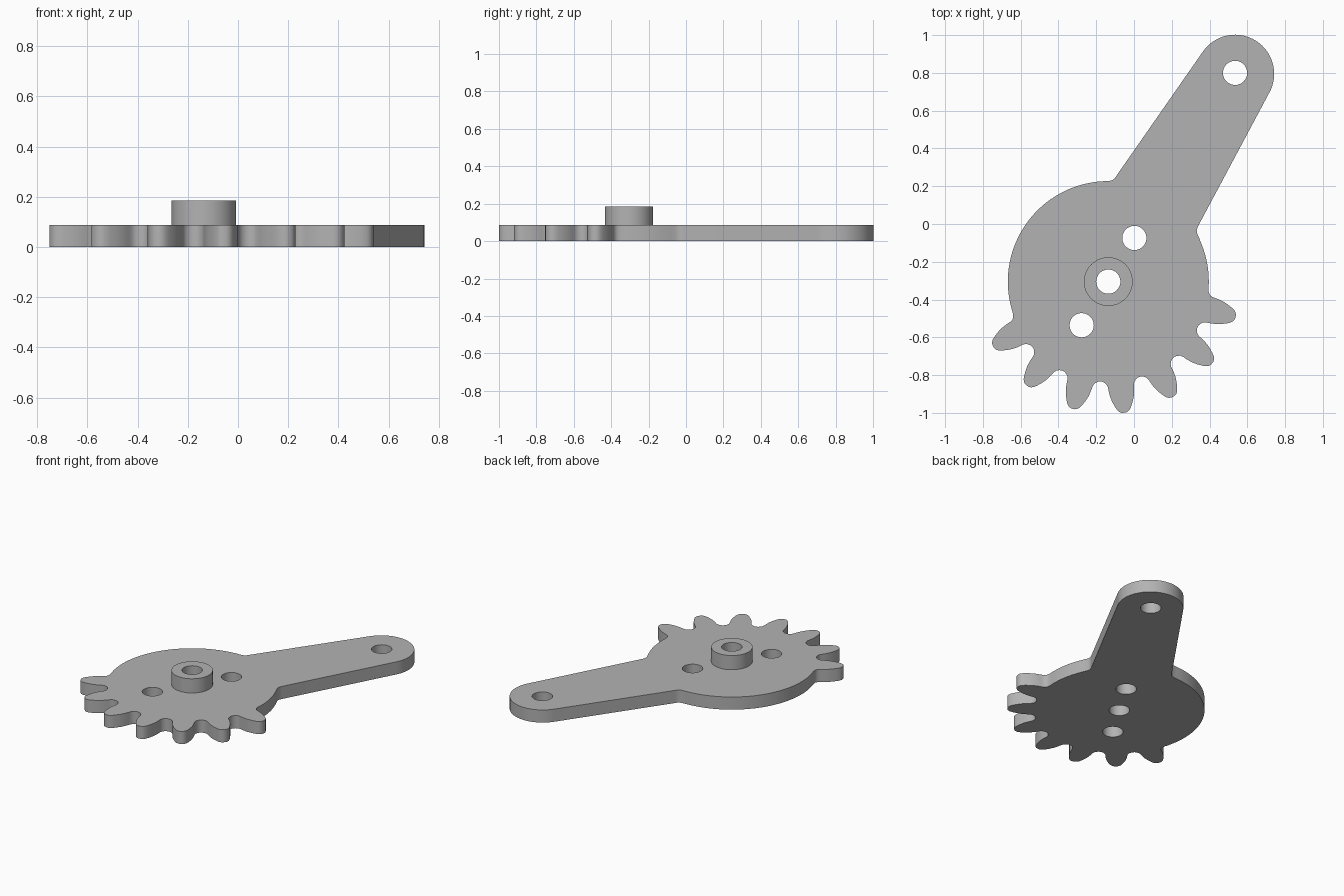
import bpy, bmesh
from math import sin, cos, radians

if "Cube" in bpy.data.objects:
    bpy.data.objects.remove(bpy.data.objects["Cube"], do_unlink=True)

HUB = (-0.136, -0.305)
ARM = (0.535, 0.795)
HOLE_R = 0.064
DISC_R = 0.532
PLATE_H = 0.087
TOP = 0.185
TEETH, PITCH, FIRST = 7, 22.5, 209.4

grey = bpy.data.materials.new("plain_grey")
grey.use_nodes = True
colour = (0.45, 0.45, 0.45, 1)
grey.diffuse_color = colour
grey.node_tree.nodes["Principled BSDF"].inputs["Base Color"].default_value = colour


def arc(c, r, a0, a1, n):
    """Points on an arc, angles in degrees."""
    angles = [radians(a0 + (a1 - a0) * i / n) for i in range(n + 1)]
    return [(c[0] + r * cos(a), c[1] + r * sin(a)) for a in angles]


def circle(c, r, n=48):
    return arc(c, r, 0, 360, n)[:-1]


def extrude_loops(name, loops, z0, z1):
    """Extrude an outline with holes between two heights."""
    curve = bpy.data.curves.new(name, "CURVE")
    curve.dimensions = "2D"
    curve.fill_mode = "BOTH"
    curve.extrude = (z1 - z0) / 2
    for pts in loops:
        s = curve.splines.new("POLY")
        s.points.add(len(pts) - 1)
        for p, (x, y) in zip(s.points, pts):
            p.co = (x, y, 0, 1)
        s.use_cyclic_u = True
    ob = bpy.data.objects.new(name, curve)
    bpy.context.collection.objects.link(ob)
    bpy.ops.object.select_all(action="DESELECT")
    ob.select_set(True)
    bpy.context.view_layer.objects.active = ob
    bpy.ops.object.convert(target="MESH")
    ob = bpy.context.view_layer.objects.active
    bm = bmesh.new()
    bm.from_mesh(ob.data)
    bmesh.ops.translate(bm, verts=bm.verts, vec=(0, 0, (z0 + z1) / 2))
    bmesh.ops.remove_doubles(bm, verts=bm.verts, dist=0.0001)
    bmesh.ops.recalc_face_normals(bm, faces=bm.faces)
    bm.to_mesh(ob.data)
    bm.free()
    ob.data.materials.clear()
    ob.data.materials.append(grey)
    bpy.ops.object.shade_smooth_by_angle(angle=radians(35))
    return ob


# One gear tooth: half flank as (sideways, outward), mirrored about its axis
half = [(0.083, 0.531), (0.074, 0.541), (0.069, 0.556), (0.068, 0.573),
        (0.066, 0.592), (0.062, 0.615), (0.054, 0.64), (0.044, 0.664),
        (0.034, 0.683), (0.022, 0.694), (0.01, 0.699)]
tooth = [(-u, v) for u, v in half] + half[::-1]


def place_tooth(deg):
    a = radians(deg)
    return [(HUB[0] + v * cos(a) - u * sin(a), HUB[1] + v * sin(a) + u * cos(a))
            for u, v in tooth]


# Plate outline, counter-clockwise: arm, disc back, teeth, disc front
outline = arc(ARM, 0.207, -28.6, 146, 40)
outline += [(-0.092, 0.257), (-0.102, 0.242), (-0.114, 0.232), (-0.132, 0.228)]
outline += arc(HUB, DISC_R, 93, 198, 36)
for i in range(TEETH):
    mid = FIRST + i * PITCH
    outline += place_tooth(mid)
    if i < TEETH - 1:
        outline += arc(HUB, 0.531, mid + PITCH / 2 - 1, mid + PITCH / 2 + 1, 2)
outline += arc(HUB, DISC_R, 355, 382, 10)
outline += [(0.345, -0.074), (0.335, -0.052), (0.332, -0.032), (0.339, -0.012)]

# Plate with four round holes
centres = [HUB, (0.002, -0.074), (-0.277, -0.536), (0.535, 0.80)]
extrude_loops("gear_arm_plate",
              [outline] + [circle(c, HOLE_R) for c in centres], 0, PLATE_H)

# Raised hub collar around the pivot hole
extrude_loops("hub_collar", [circle(HUB, 0.129), circle(HUB, HOLE_R)], PLATE_H, TOP)
